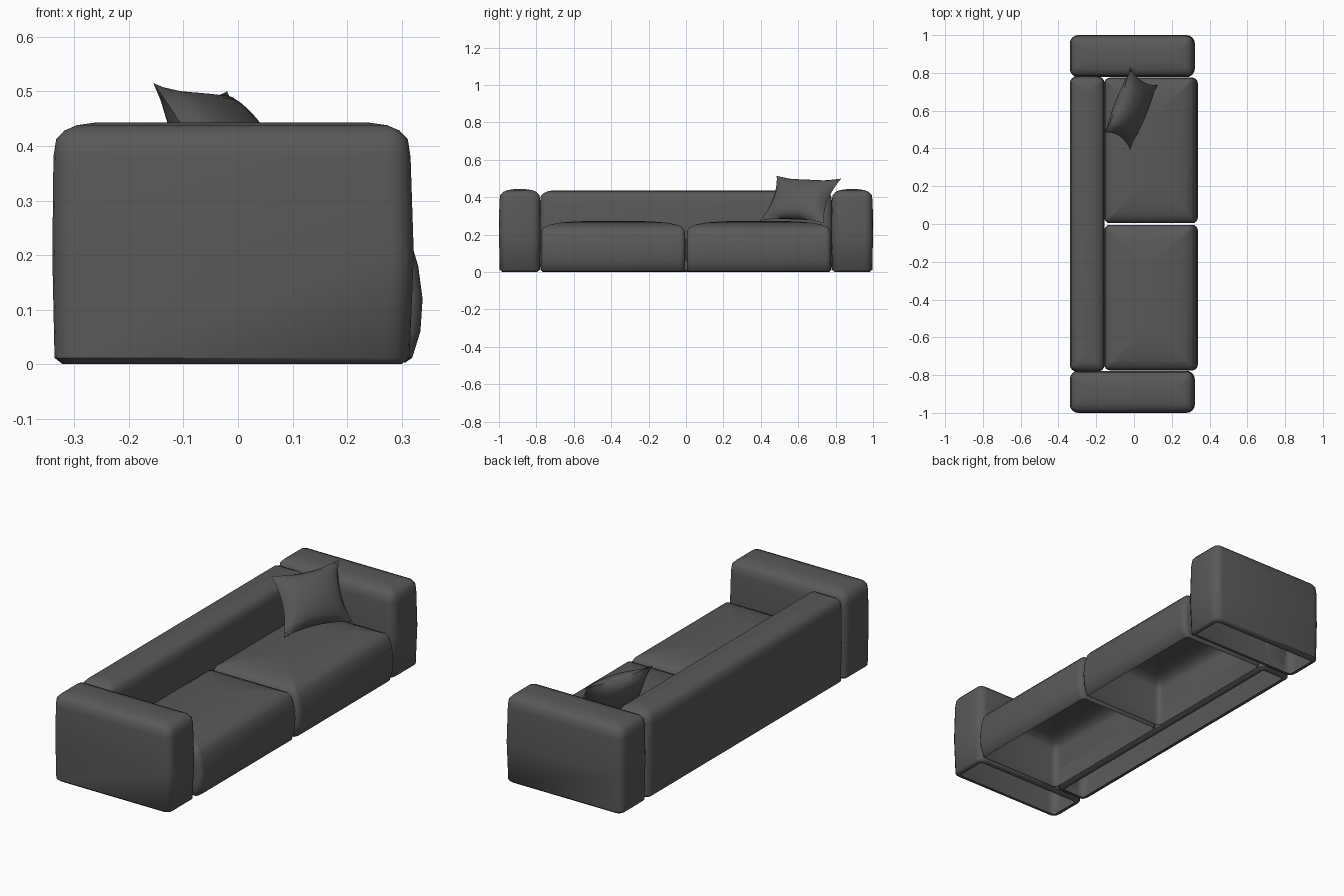
import bpy, bmesh, math
from mathutils import Vector

if "Cube" in bpy.data.objects:
    bpy.data.objects.remove(bpy.data.objects["Cube"])

fabric = bpy.data.materials.new("dark grey fabric")
fabric.diffuse_color = (0.1, 0.1, 0.1, 1)
fabric.use_nodes = True
fabric.node_tree.nodes["Principled BSDF"].inputs["Base Color"].default_value = fabric.diffuse_color


def finish(name, bm, angle):
    bmesh.ops.recalc_face_normals(bm, faces=bm.faces)
    me = bpy.data.meshes.new(name)
    bm.to_mesh(me)
    bm.free()
    me.materials.append(fabric)
    ob = bpy.data.objects.new(name, me)
    bpy.context.collection.objects.link(ob)
    bpy.ops.object.select_all(action='DESELECT')
    ob.select_set(True)
    bpy.context.view_layer.objects.active = ob
    bpy.ops.object.shade_smooth_by_angle(angle=math.radians(angle))
    return ob


def cushion(name, x0, x1, y0, y1, radius, sections, seg=4):
    """Open-bottomed soft block: rounded rectangles stacked as (z, inset, front bulge)."""
    bm = bmesh.new()
    rings = []
    for z, inset, bulge in sections:
        r = max(radius - inset, 0.012)
        ax, bx, ay, by = x0 + inset, x1 - inset, y0 + inset, y1 - inset
        corners = [(bx - r, by - r), (ax + r, by - r), (ax + r, ay + r), (bx - r, ay + r)]
        ring = []
        for k, (cx, cy) in enumerate(corners):
            for s in range(seg + 1):
                a = math.pi / 2 * (k + s / seg)
                x, y = cx + r * math.cos(a), cy + r * math.sin(a)
                if k in (0, 3):
                    x += bulge
                ring.append(bm.verts.new((x, y, z)))
        rings.append(ring)
    n = len(rings[0])
    for lo, hi in zip(rings, rings[1:]):
        for i in range(n):
            bm.faces.new((lo[i], lo[(i + 1) % n], hi[(i + 1) % n], hi[i]))
    bm.faces.new(rings[-1])
    return finish(name, bm, 50)


# Arms and backrest, with a turned-in lip underneath
tall = [(0.003, 0.032, 0), (0.001, 0.018, 0), (0.012, 0.004, 0), (0.2, 0.0, 0.004),
        (0.38, 0.002, 0), (0.412, 0.007, 0), (0.428, 0.022, 0), (0.438, 0.045, 0), (0.443, 0.08, 0)]
cushion("right_arm", -0.34, 0.318, 0.777, 1.0, 0.045, tall)
cushion("left_arm", -0.34, 0.318, -1.0, -0.777, 0.045, tall)
back = [(z * 0.987, i, 0) for z, i, b in tall]
cushion("backrest", -0.34, -0.155, -0.783, 0.783, 0.04, back)

# Two seats with bulging fronts and crowned tops
seat = [(0.003, 0.012, 0), (0.012, 0.003, 0.004), (0.06, 0, 0.016), (0.12, 0, 0.02),
        (0.18, 0, 0.012), (0.22, 0.003, 0.003), (0.24, 0.016, 0), (0.254, 0.05, 0),
        (0.264, 0.1, 0), (0.27, 0.17, 0), (0.272, 0.22, 0)]
cushion("right_seat", -0.157, 0.318, 0.004, 0.775, 0.03, seat)
cushion("left_seat", -0.157, 0.318, -0.775, -0.004, 0.03, seat)

# Throw pillow: grid between four corners, pinched edges, puffed both ways
A, B = Vector((-0.155, 0.485, 0.515)), Vector((-0.02, 0.83, 0.5))
C, D = Vector((-0.02, 0.395, 0.275)), Vector((0.125, 0.735, 0.262))
normal = (B - A).cross(C - A).normalized()
N = 12
bm = bmesh.new()
for side in (1, -1):
    grid = []
    for i in range(N + 1):
        row = []
        for j in range(N + 1):
            s, t = 2 * i / N - 1, 2 * j / N - 1
            u = (s * (1 - 0.15 * (1 - t * t) * s * s) + 1) / 2
            v = (t * (1 - 0.15 * (1 - s * s) * t * t) + 1) / 2
            p = A.lerp(B, u).lerp(C.lerp(D, u), v)
            puff = 0.065 * ((1 - s * s) * (1 - t * t)) ** 0.6
            row.append(bm.verts.new(p + normal * side * puff))
        grid.append(row)
    for i in range(N):
        for j in range(N):
            bm.faces.new((grid[i][j], grid[i + 1][j], grid[i + 1][j + 1], grid[i][j + 1]))
bmesh.ops.remove_doubles(bm, verts=bm.verts, dist=0.0005)
finish("throw_pillow", bm, 60)
